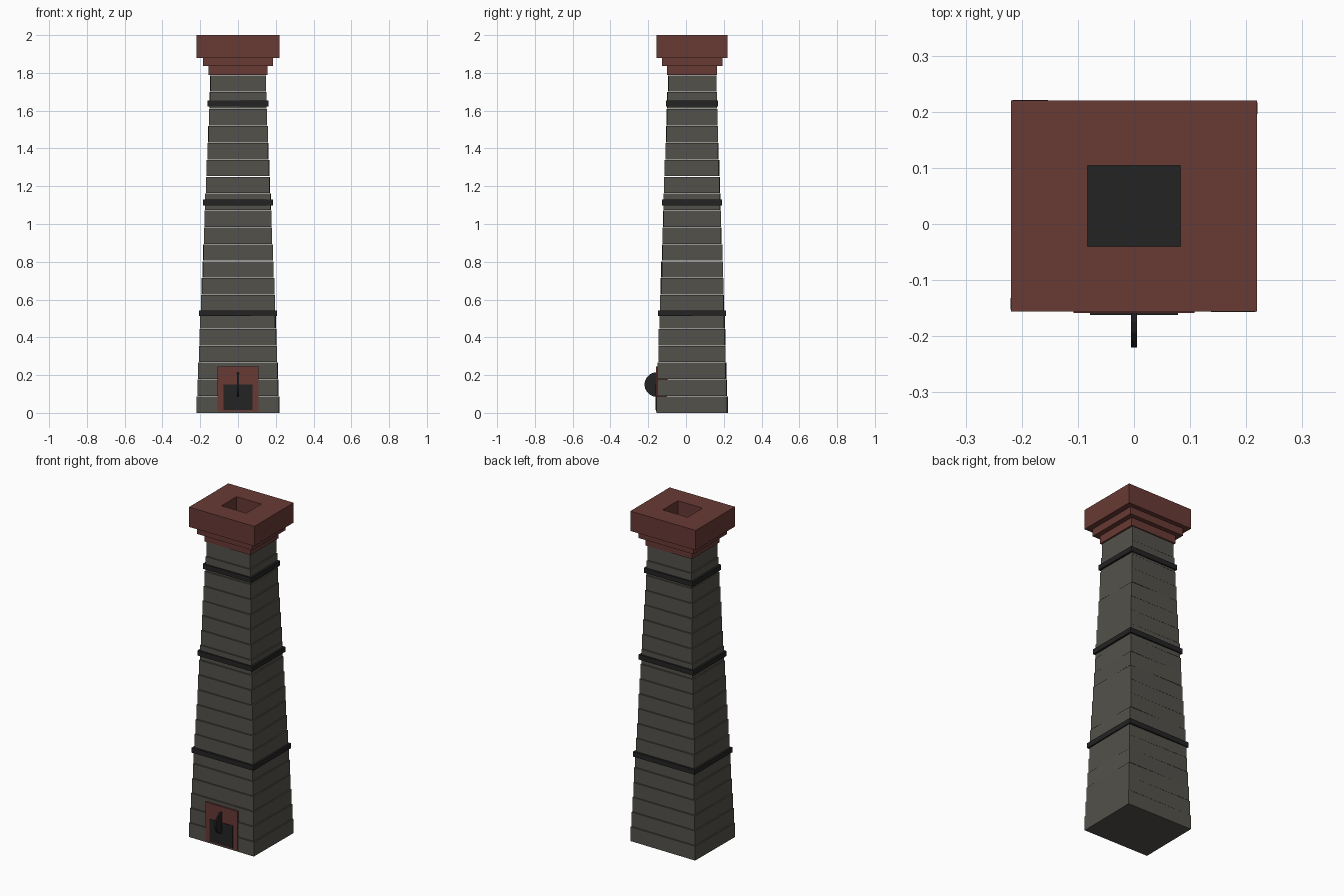
import bpy, bmesh, math, random
from mathutils import Matrix

if "Cube" in bpy.data.objects:
    bpy.data.objects.remove(bpy.data.objects["Cube"])

random.seed(4)
CY = 0.032  # depth centre of the shaft


def material(name, rgb):
    m = bpy.data.materials.new(name)
    m.diffuse_color = (*rgb, 1)
    m.use_nodes = True
    m.node_tree.nodes["Principled BSDF"].inputs["Base Color"].default_value = m.diffuse_color
    return m


STONE = material("grey stone", (0.088, 0.083, 0.070))
BRICK = material("red brick", (0.140, 0.043, 0.035))
IRON = material("black iron", (0.017, 0.017, 0.017))


def finish(name, bm, *mats):
    bmesh.ops.recalc_face_normals(bm, faces=bm.faces)
    me = bpy.data.meshes.new(name)
    bm.to_mesh(me)
    bm.free()
    for m in mats:
        me.materials.append(m)
    ob = bpy.data.objects.new(name, me)
    bpy.context.collection.objects.link(ob)
    return ob


def add_box(bm, x0, x1, y0, y1, z0, z1, yaw=0):
    mat = (Matrix.Translation(((x0 + x1) / 2, (y0 + y1) / 2, (z0 + z1) / 2))
           @ Matrix.Rotation(yaw, 4, 'Z')
           @ Matrix.Diagonal((x1 - x0, y1 - y0, z1 - z0, 1)))
    bmesh.ops.create_cube(bm, size=1, matrix=mat)


def box(name, mat, *dims):
    bm = bmesh.new()
    add_box(bm, *dims)
    return finish(name, bm, mat)


# Tapering shaft of slightly twisted stone courses
bm = bmesh.new()
N, TOP = 20, 1.79
H = TOP / N
for i in range(N):
    t = i / (N - 1)
    hx, hy = 0.218 - 0.072 * t, 0.187 - 0.060 * t
    yaw = -0.010 if i == 0 else random.uniform(-0.014, 0.014)
    add_box(bm, -hx, hx, CY - hy, CY + hy, i * H, (i + 1) * H - 0.003, yaw)
finish("stone_courses", bm, STONE)

# Iron bands
for n, (z, hx, hy) in enumerate([(0.528, 0.207, 0.180), (1.114, 0.184, 0.158),
                                 (1.638, 0.162, 0.138)]):
    box(f"iron_band_{n + 1}", IRON, -hx, hx, CY - hy, CY + hy, z - 0.015, z + 0.015)

# Corbelled cap
box("lower_corbel", BRICK, -0.155, 0.155, CY - 0.133, CY + 0.133, 1.788, 1.836)
box("upper_corbel", BRICK, -0.185, 0.185, CY - 0.160, CY + 0.160, 1.836, 1.88)

# Crown with an inset flue opening whose floor is black
bm = bmesh.new()
add_box(bm, -0.219, 0.219, CY - 0.188, CY + 0.188, 1.88, 2.0)
top = max(bm.faces, key=lambda f: f.calc_center_median().z)
bmesh.ops.inset_region(bm, faces=[top], thickness=0.1)
for v in top.verts:
    v.co.x = math.copysign(0.083, v.co.x)
    v.co.y = CY + math.copysign(0.072, v.co.y - CY)
floor = bmesh.ops.extrude_face_region(bm, geom=[top])["geom"]
bmesh.ops.delete(bm, geom=[top], context='FACES_ONLY')
for g in floor:
    if isinstance(g, bmesh.types.BMVert):
        g.co.z = 1.884
    elif isinstance(g, bmesh.types.BMFace):
        g.material_index = 1
finish("crown", bm, BRICK, IRON)

# Fire door: brick surround, iron plate, round damper handle
box("door_surround", BRICK, -0.108, 0.108, -0.159, -0.10, 0.008, 0.245)
box("door_plate", IRON, -0.078, 0.078, -0.162, -0.12, 0.014, 0.150)
bm = bmesh.new()
bmesh.ops.create_cone(bm, cap_ends=True, segments=20, radius1=0.065, radius2=0.065, depth=0.01,
                      matrix=Matrix.Translation((0, -0.155, 0.15))
                      @ Matrix.Rotation(math.pi / 2, 4, 'Y'))
finish("damper_disc", bm, IRON)
